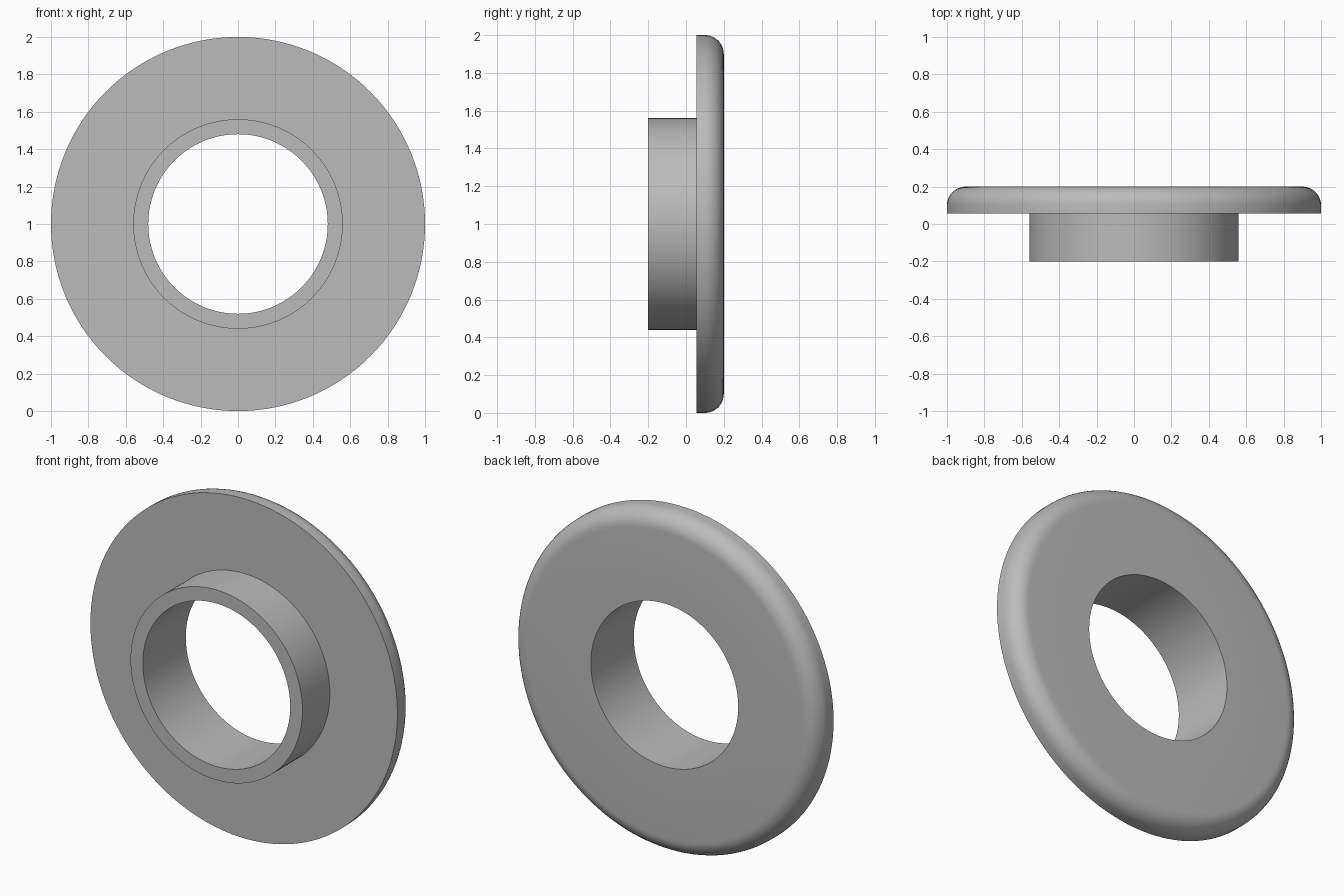
import bpy, bmesh, math

if "Cube" in bpy.data.objects:
    bpy.data.objects.remove(bpy.data.objects["Cube"], do_unlink=True)

BORE, COLLAR, RIM = 0.48, 0.56, 1.0
FRONT, STEP, BACK = -0.2, 0.055, 0.2
FILLET = 0.1
SEGMENTS = 128
ARC_STEPS = 10

grey = bpy.data.materials.new("plain grey")
grey.use_nodes = True
colour = (0.5, 0.5, 0.5, 1)
grey.diffuse_color = colour
grey.node_tree.nodes["Principled BSDF"].inputs["Base Color"].default_value = colour

# Cross-section as (radius, y): bore, collar, flange with a rounded back rim
profile = [(BORE, BACK), (BORE, FRONT), (COLLAR, FRONT), (COLLAR, STEP), (RIM, STEP)]
for i in range(ARC_STEPS + 1):
    a = math.pi / 2 * i / ARC_STEPS
    profile.append((RIM - FILLET + FILLET * math.cos(a),
                    BACK - FILLET + FILLET * math.sin(a)))

# Turn the closed section around the y axis
bm = bmesh.new()
rings = []
for s in range(SEGMENTS):
    t = math.tau * s / SEGMENTS
    rings.append([bm.verts.new((r * math.cos(t), y, 1 + r * math.sin(t)))
                  for r, y in profile])
n = len(profile)
for s in range(SEGMENTS):
    here, there = rings[s], rings[(s + 1) % SEGMENTS]
    for i in range(n):
        j = (i + 1) % n
        bm.faces.new((here[i], here[j], there[j], there[i]))
bmesh.ops.recalc_face_normals(bm, faces=bm.faces)

mesh = bpy.data.meshes.new("flanged_bushing")
bm.to_mesh(mesh)
bm.free()
mesh.materials.append(grey)
bushing = bpy.data.objects.new("flanged_bushing", mesh)
bpy.context.collection.objects.link(bushing)

# Smooth round walls, crisp edges
bpy.ops.object.select_all(action="DESELECT")
bushing.select_set(True)
bpy.context.view_layer.objects.active = bushing
bpy.ops.object.shade_smooth_by_angle(angle=math.radians(30))
